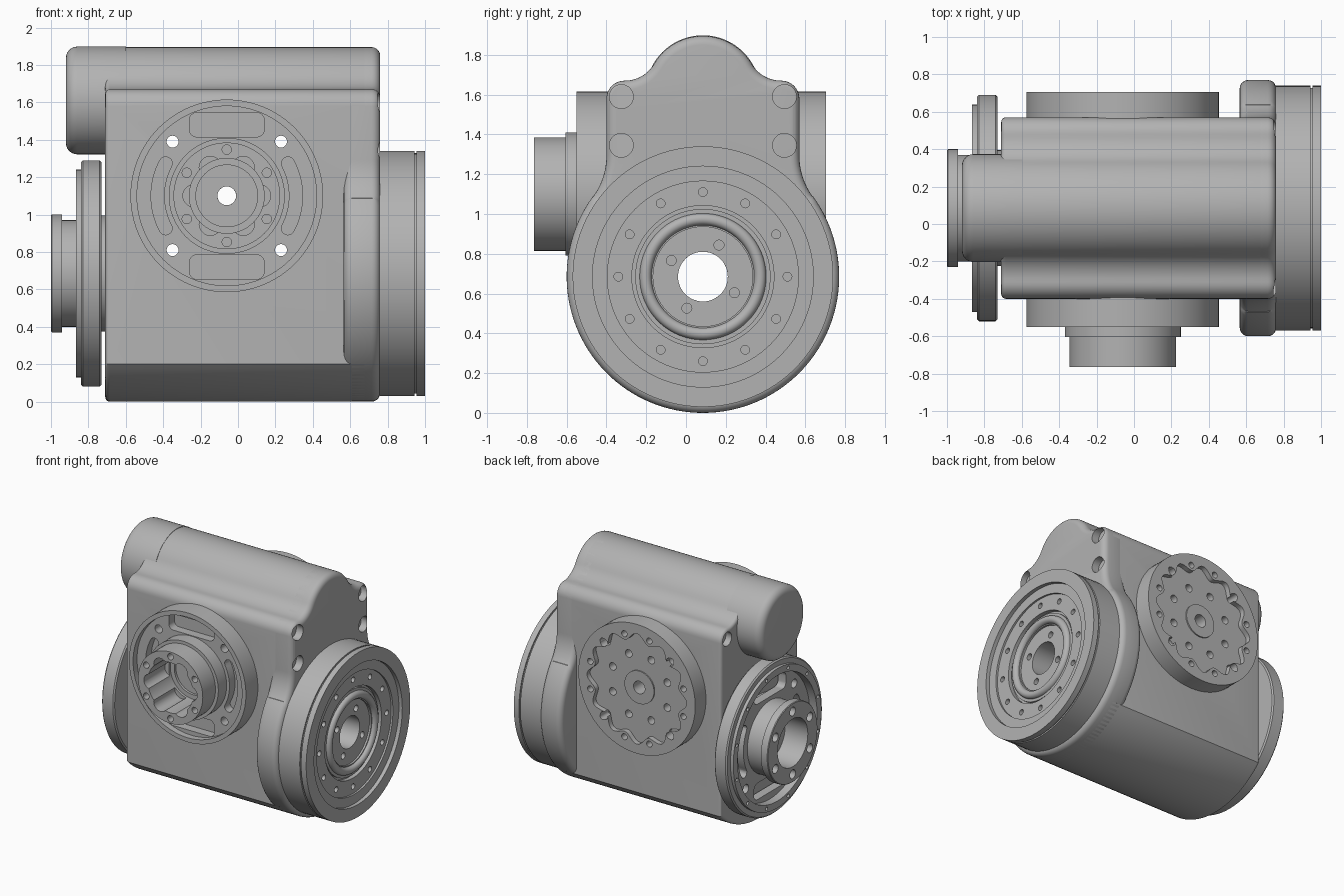
import bpy, bmesh, math
from mathutils import Vector

if "Cube" in bpy.data.objects:
    bpy.data.objects.remove(bpy.data.objects["Cube"])

CY, CZ, R = 0.085, 0.685, 0.685      # main axis and housing radius
FX, FZ = -0.06, 1.10                 # cross axis
grey = bpy.data.materials.new("machined_grey")
grey.diffuse_color = (0.45, 0.45, 0.45, 1)
grey.use_nodes = True
grey.node_tree.nodes["Principled BSDF"].inputs["Base Color"].default_value = grey.diffuse_color

# Frames turn (a, b, outward depth) into world positions
RIGHT = lambda a, b, d: Vector((d, CY + a, CZ + b))
LEFT = lambda a, b, d: Vector((-d, CY + a, CZ + b))
FRONT = lambda a, b, d: Vector((FX + a, -d, FZ + b))
BACK = lambda a, b, d: Vector((FX + a, d, FZ + b))
HOUSE = lambda a, b, d: Vector((d, CY + a, b))
MOTOR = lambda a, b, d: Vector((-d, CY + a, 1.61 + b))


def finish(name, bm):
    bmesh.ops.recalc_face_normals(bm, faces=bm.faces)
    me = bpy.data.meshes.new(name)
    bm.to_mesh(me)
    bm.free()
    me.materials.append(grey)
    ob = bpy.data.objects.new(name, me)
    bpy.context.collection.objects.link(ob)
    return ob


def prisms(name, outlines, d0, d1, frame):
    bm = bmesh.new()
    for pts in outlines:
        lo = [bm.verts.new(frame(a, b, d0)) for a, b in pts]
        hi = [bm.verts.new(frame(a, b, d1)) for a, b in pts]
        bm.faces.new(lo)
        bm.faces.new(hi)
        for i in range(len(pts)):
            j = (i + 1) % len(pts)
            bm.faces.new((lo[i], lo[j], hi[j], hi[i]))
    return finish(name, bm)


def lathe(name, profile, frame, n=96):
    """Closed (radius, depth) loop spun about the frame axis."""
    bm = bmesh.new()
    rings = []
    for k in range(n):
        t = math.tau * k / n
        rings.append([bm.verts.new(frame(r * math.cos(t), r * math.sin(t), d)) for r, d in profile])
    m = len(profile)
    for k in range(n):
        p, q = rings[k], rings[(k + 1) % n]
        for i in range(m):
            j = (i + 1) % m
            bm.faces.new((p[i], p[j], q[j], q[i]))
    return finish(name, bm)


def activate(ob):
    bpy.ops.object.select_all(action='DESELECT')
    ob.select_set(True)
    bpy.context.view_layer.objects.active = ob


def cut(ob, outlines, d0, d1, frame):
    tool = prisms("cutter", outlines, d0, d1, frame)
    mod = ob.modifiers.new("cut", 'BOOLEAN')
    mod.operation, mod.object, mod.solver = 'DIFFERENCE', tool, 'EXACT'
    activate(ob)
    bpy.ops.object.modifier_apply(modifier=mod.name)
    bpy.data.objects.remove(tool)


def round_ends(ob, width):
    mod = ob.modifiers.new("round", 'BEVEL')
    mod.width, mod.segments, mod.use_clamp_overlap = width, 5, False
    mod.limit_method, mod.angle_limit = 'ANGLE', math.radians(60)
    activate(ob)
    bpy.ops.object.modifier_apply(modifier=mod.name)


def arc(ca, cb, r, t0, t1, n):
    return [(ca + r * math.cos(math.radians(t0 + (t1 - t0) * i / n)),
             cb + r * math.sin(math.radians(t0 + (t1 - t0) * i / n))) for i in range(n + 1)]


def circle(a, b, r, n=20):
    return arc(a, b, r, 0, 360, n)[:-1]


def ring(count, dist, r, start=0.0):
    return [circle(dist * math.cos(math.radians(start) + math.tau * i / count),
                   dist * math.sin(math.radians(start) + math.tau * i / count), r)
            for i in range(count)]


def rounded_rect(a, b, hw, hh, r):
    out = []
    for sx, sy, t in ((1, 1, 0), (-1, 1, 90), (-1, -1, 180), (1, -1, 270)):
        out += arc(a + sx * (hw - r), b + sy * (hh - r), r, t, t + 90, 6)
    return out


def curved_slot(r0, r1, mid, half):
    rm, h = (r0 + r1) / 2, (r1 - r0) / 2
    end = lambda t: (rm * math.cos(math.radians(t)), rm * math.sin(math.radians(t)))
    a, b = end(mid + half), end(mid - half)
    return (arc(0, 0, r1, mid - half, mid + half, 16)
            + arc(*a, h, mid + half, mid + half + 180, 8)[1:]
            + arc(0, 0, r0, mid + half, mid - half, 16)[1:]
            + arc(*b, h, mid - half + 180, mid - half + 360, 8)[1:-1])


def windows():
    return ([rounded_rect(0, s * 0.38, 0.2, 0.065, 0.04) for s in (1, -1)]
            + [curved_slot(0.335, 0.405, m, 28) for m in (0, 180)])


# Housing cross-sections: round belly, shoulders and motor hump
top = (arc(0.395, 1.58, 0.09, 0, 90, 8)
       + arc(0.3925, 1.84, 0.17, 270, 210.4, 10)[1:]
       + arc(0, 1.61, 0.285, 30.4, 90, 14)[1:])
belly = arc(0, CZ, R, -90, -45.08, 16)
waist = arc(0, CZ, R, -90, 35.9, 44) + arc(0.835, 1.293, 0.35, 215.9, 180, 12)


def mirrored(half):
    return half + [(-a, b) for a, b in reversed(half[1:-1])]


body = prisms("housing", [mirrored(belly + top)], -0.71, 0.70, HOUSE)
round_ends(body, 0.025)
flange = prisms("housing_end_flange", [mirrored(waist + top)], 0.565, 0.76, HOUSE)
round_ends(flange, 0.045)

# Housing bores and corner screw pockets
corners = [(s * 0.41, z) for s in (1, -1) for z in (1.345, 1.59)]
four_holes = ring(4, 0.41, 0.032, 45)
for part in (body, flange):
    cut(part, [circle(0, 0, 0.125, 48)], -1.2, 1.2, RIGHT)
cut(body, [circle(0, 0, 0.05, 32)] + four_holes, -1.2, 1.2, FRONT)
cut(body, [circle(a, b, 0.055) for a, b in corners if b > 1.5], -0.8, -0.66, HOUSE)
cut(flange, [circle(a, b, 0.06, 28) for a, b in corners], 0.68, 0.8, HOUSE)
cut(flange, [circle(a, b, 0.035) for a, b in corners], 0.62, 0.8, HOUSE)

# Motor can protruding to the left
motor = lathe("motor_can", [(0.001, 0.6), (0.288, 0.6)]
              + arc(0.228, 0.86, 0.06, 0, 90, 6) + [(0.001, 0.92)], MOTOR)

# Right output drive disc with lip seal
drive = lathe("drive_disc", [(0.125, 0.72), (0.655, 0.72), (0.655, 0.943), (0.643, 0.943),
              (0.643, 0.955), (0.655, 0.955), (0.655, 1.0), (0.555, 1.0), (0.555, 0.97),
              (0.48, 0.97), (0.48, 0.955), (0.357, 0.955), (0.357, 0.92), (0.34, 0.92),
              (0.34, 0.94), (0.32, 0.94)] + arc(0.288, 0.94, 0.03, 0, 180, 10)
              + [(0.25, 0.94), (0.25, 0.925), (0.125, 0.925)], RIGHT)
cut(drive, ring(12, 0.425, 0.022), 0.90, 1.1, RIGHT)
cut(drive, ring(4, 0.178, 0.025, 63), 0.86, 1.1, RIGHT)

# Left carrier disc with hub
carrier = lathe("carrier_disc", [(0.125, 0.69), (0.31, 0.69), (0.31, 0.73), (0.595, 0.73),
                (0.605, 0.74), (0.605, 0.83), (0.595, 0.84), (0.555, 0.84), (0.555, 0.865),
                (0.50, 0.865), (0.50, 0.80), (0.285, 0.80), (0.285, 0.94), (0.315, 0.94),
                (0.315, 0.995), (0.31, 1.0), (0.19, 1.0), (0.19, 0.80), (0.125, 0.80)], LEFT)
cut(carrier, windows() + ring(4, 0.43, 0.035, 45), 0.715, 0.9, LEFT)
cut(carrier, ring(6, 0.25, 0.035, 30), 0.92, 1.1, LEFT)
cut(carrier, ring(12, 0.528, 0.014, 15), 0.82, 0.9, LEFT)

# Front input ring with hollow hub
inlet = lathe("input_ring", [(0.05, 0.39), (0.515, 0.39), (0.515, 0.55), (0.48, 0.55),
              (0.48, 0.50), (0.31, 0.50), (0.31, 0.605), (0.285, 0.605), (0.285, 0.765),
              (0.20, 0.765), (0.20, 0.48), (0.165, 0.48), (0.165, 0.46), (0.05, 0.46)], FRONT)
cut(inlet, windows(), 0.43, 0.7, FRONT)
cut(inlet, four_holes, 0.3, 0.7, FRONT)
cut(inlet, ring(6, 0.175, 0.06, 0), 0.50, 0.9, FRONT)
cut(inlet, ring(6, 0.247, 0.025, 30), 0.70, 0.9, FRONT)

# Back ring with scalloped recess
rear = lathe("rear_ring", [(0.05, 0.56), (0.515, 0.56), (0.515, 0.705), (0.05, 0.705)], BACK)
scallop = []
for i in range(192):
    t = math.tau * i / 192
    r = 0.41 + 0.03 * math.cos(12 * t)
    scallop.append((r * math.cos(t), r * math.sin(t)))
cut(rear, [scallop], 0.665, 0.8, BACK)
cut(rear, ring(12, 0.425, 0.024, 15), 0.60, 0.8, BACK)
cut(rear, ring(8, 0.26, 0.03, 22.5), 0.60, 0.8, BACK)
cut(rear, four_holes, 0.5, 0.8, BACK)
lathe("rear_boss", [(0.05, 0.65), (0.13, 0.65), (0.13, 0.675), (0.05, 0.675)], BACK)

# Smooth shading with sharp machined edges
for ob in list(bpy.context.scene.objects):
    activate(ob)
    bpy.ops.object.shade_smooth_by_angle(angle=math.radians(30))
